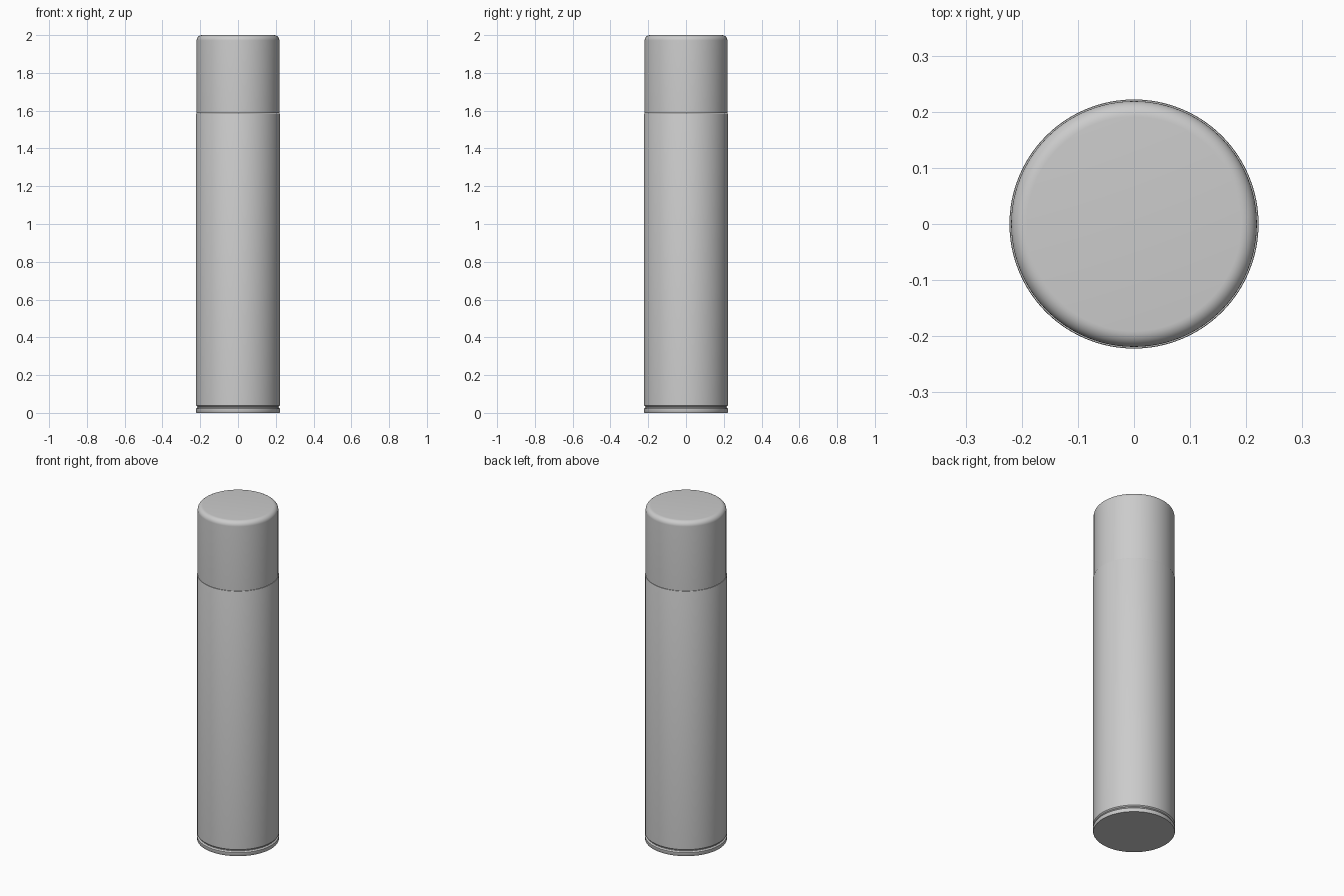
import bpy
import bmesh
import math

SEGMENTS = 96

old = bpy.data.objects.get("Cube")
if old:
    bpy.data.objects.remove(old, do_unlink=True)

grey = bpy.data.materials.new("light_grey")
grey.use_nodes = True
colour = (0.6, 0.6, 0.6, 1)
grey.diffuse_color = colour
grey.node_tree.nodes["Principled BSDF"].inputs["Base Color"].default_value = colour


def lathe(name, profile):
    """Spin a (radius, height) profile about z and close both ends."""
    bm = bmesh.new()
    rings = []
    for r, z in profile:
        ring = []
        for i in range(SEGMENTS):
            a = math.tau * i / SEGMENTS
            ring.append(bm.verts.new((r * math.cos(a), r * math.sin(a), z)))
        rings.append(ring)
    for low, high in zip(rings, rings[1:]):
        for i in range(SEGMENTS):
            j = (i + 1) % SEGMENTS
            bm.faces.new((low[i], low[j], high[j], high[i]))
    bm.faces.new(rings[0][::-1])
    bm.faces.new(rings[-1])
    mesh = bpy.data.meshes.new(name)
    bm.to_mesh(mesh)
    bm.free()
    mesh.materials.append(grey)
    obj = bpy.data.objects.new(name, mesh)
    bpy.context.collection.objects.link(obj)
    bpy.ops.object.select_all(action="DESELECT")
    obj.select_set(True)
    bpy.context.view_layer.objects.active = obj
    bpy.ops.object.shade_smooth_by_angle(angle=math.radians(35))
    return obj


# Bottom rim, groove and long tube
lathe("tube_body", [
    (0.22, 0), (0.222, 0.003), (0.222, 0.022), (0.219, 0.026),
    (0.214, 0.028), (0.214, 0.034), (0.219, 0.036), (0.222, 0.04),
    (0.222, 1.583), (0.221, 1.586), (0.212, 1.586),
])

# Slightly narrower cap with a rounded top edge
bevel = 0.028
cap_radius = 0.219
rounded = []
for k in range(9):
    a = math.pi / 2 * k / 8
    rounded.append((cap_radius - bevel + bevel * math.cos(a),
                    2 - bevel + bevel * math.sin(a)))
lathe("cap", [(cap_radius, 1.587)] + rounded)
